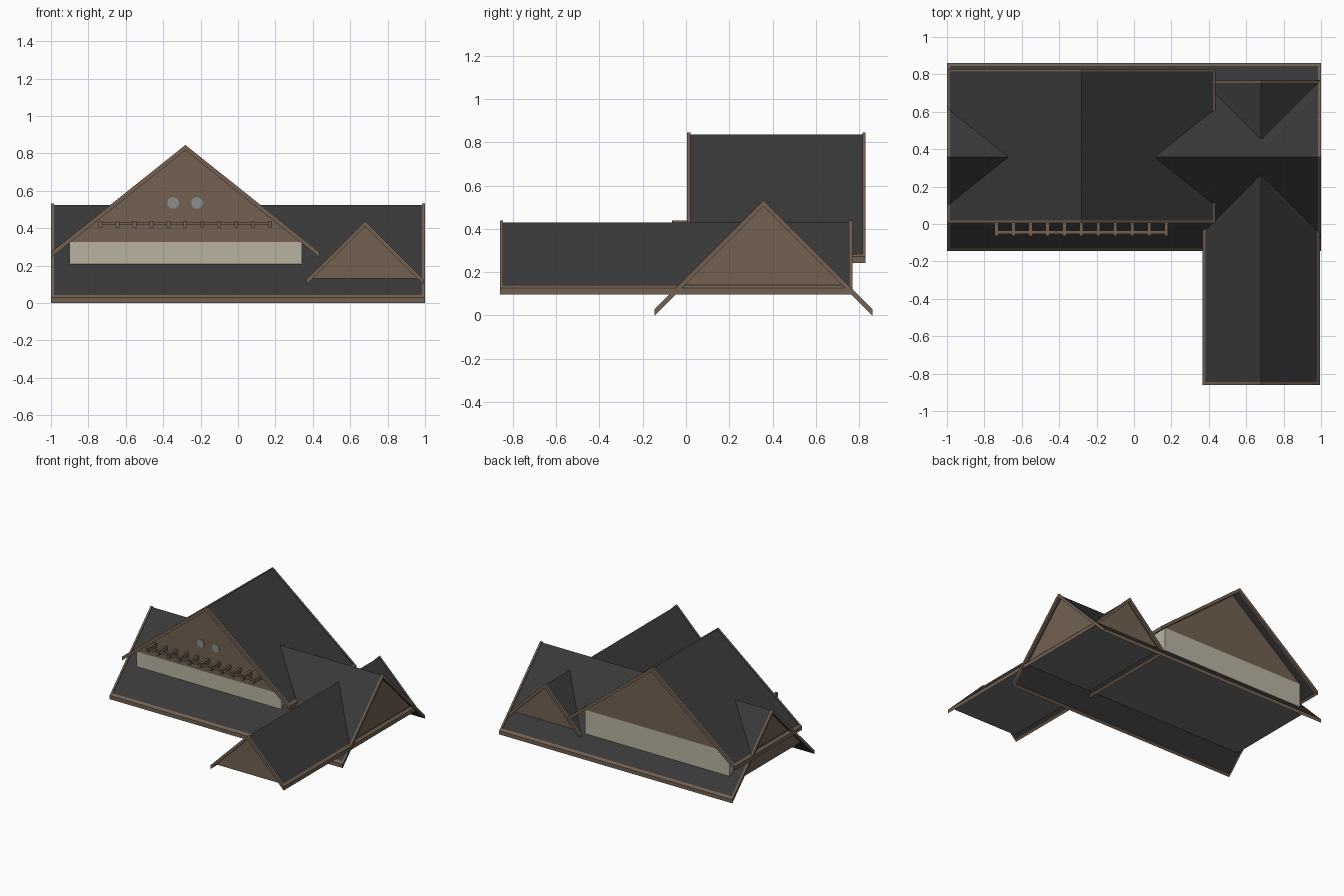
import bpy, bmesh, math

if "Cube" in bpy.data.objects:
    bpy.data.objects.remove(bpy.data.objects["Cube"])


def mat(name, c):
    m = bpy.data.materials.new(name)
    m.diffuse_color = (*c, 1)
    m.use_nodes = True
    m.node_tree.nodes["Principled BSDF"].inputs["Base Color"].default_value = m.diffuse_color
    return m


SLATE = mat("dark slate", (0.041, 0.041, 0.041))
BROWN = mat("brown timber", (0.172, 0.119, 0.083))
CREAM = mat("cream plaster", (0.485, 0.45, 0.352))
GREY = mat("grey metal", (0.27, 0.27, 0.27))
SOFFIT = mat("soffit grey", (0.172, 0.172, 0.172))


def finish(name, bm, mats):
    bmesh.ops.recalc_face_normals(bm, faces=bm.faces)
    me = bpy.data.meshes.new(name)
    bm.to_mesh(me)
    bm.free()
    for m in mats:
        me.materials.append(m)
    ob = bpy.data.objects.new(name, me)
    bpy.context.collection.objects.link(ob)
    return ob


def extrude(name, profile, axis, c, lo, hi, mats):
    """Extrude a (u, z) profile along an axis; u is measured from centre c."""
    def place(u, v, z):
        return (v, c + u, z) if axis == 'x' else (c + u, v, z)
    bm = bmesh.new()
    a = [bm.verts.new(place(u, lo, z)) for u, z in profile]
    b = [bm.verts.new(place(u, hi, z)) for u, z in profile]
    bm.faces.new(a)
    bm.faces.new(b)
    n = len(profile)
    for i in range(n):
        j = (i + 1) % n
        bm.faces.new((a[i], a[j], b[j], b[i]))
    return finish(name, bm, mats)


def box(name, x, y, z, m):
    return extrude(name, [(x[0], z[0]), (x[1], z[0]), (x[1], z[1]), (x[0], z[1])],
                   'y', 0, y[0], y[1], [m])


def chevron(half, ridge, eave, up, down):
    return [(-half, eave + up), (0, ridge + up), (half, eave + up),
            (half, eave - down), (0, ridge - down), (-half, eave - down)]


def gable_roof(name, axis, c, lo, hi, half, ridge, eave, wall_lo, wall_hi, base):
    t, w = 0.018, 0.015
    slope = (ridge - eave) / half
    # roof slab
    extrude(name + "_roof", chevron(half - 0.004, ridge, eave + 0.004 * slope, 0, t),
            axis, c, lo + 0.002, hi - 0.002, [SLATE])
    # rake boards at both ends
    for i, (p, q) in enumerate(((lo, lo + w), (hi - w, hi))):
        extrude(f"{name}_rake_board_{i}", chevron(half, ridge, eave, 0.008, t + 0.003),
                axis, c, p, q, [BROWN])
    # eave fascia boards
    for side in (-1, 1):
        a, b = side * half, side * (half - w)
        extrude(f"{name}_fascia_{'left' if side < 0 else 'right'}",
                [(a, eave - 0.021), (b, eave - 0.021 + w * slope),
                 (b, eave + 0.008 + w * slope), (a, eave + 0.008)],
                axis, c, lo, hi, [BROWN])
    # gable walls with a flat grey soffit underneath
    hw = (ridge - t * 0.6 - base) / slope
    wall = extrude(name + "_gable_wall", [(-hw, base), (hw, base), (0, ridge - t * 0.6)],
                   axis, c, wall_lo, wall_hi, [BROWN, SOFFIT])
    for p in wall.data.polygons:
        p.material_index = 1 if p.normal.z < -0.9 else 0


# three crossing roofs
gable_roof("long", 'x', 0.358, -1.0, 1.0, 0.503, 0.525, 0.021, -0.97, 0.97, 0.13)
gable_roof("wing", 'y', 0.68, -0.86, 0.768, 0.314, 0.43, 0.118, -0.835, 0.74, 0.131)
gable_roof("upper", 'y', -0.281, 0.005, 0.83, 0.718, 0.837, 0.264, 0.042, 0.75, 0.325)

# plaster wall band under the upper gable
box("upper_wall", (-0.9, 0.343), (0.042, 0.75), (0.14, 0.326), CREAM)

# trellis on the front gable
box("trellis_beam", (-0.742, 0.18), (-0.053, -0.035), (0.416, 0.432), BROWN)
for i in range(11):
    x = -0.735 + i * 0.0907
    box(f"trellis_bar_{i}", (x - 0.01, x + 0.01), (-0.065, 0.045), (0.404, 0.438), BROWN)

# round vents on the front gable
for i, x in enumerate((-0.347, -0.219)):
    ring = [(0.031 * math.cos(k * math.pi / 8), 0.535 + 0.031 * math.sin(k * math.pi / 8))
            for k in range(16)]
    extrude(f"gable_vent_{i}", ring, 'y', x, 0.037, 0.044, [GREY])
